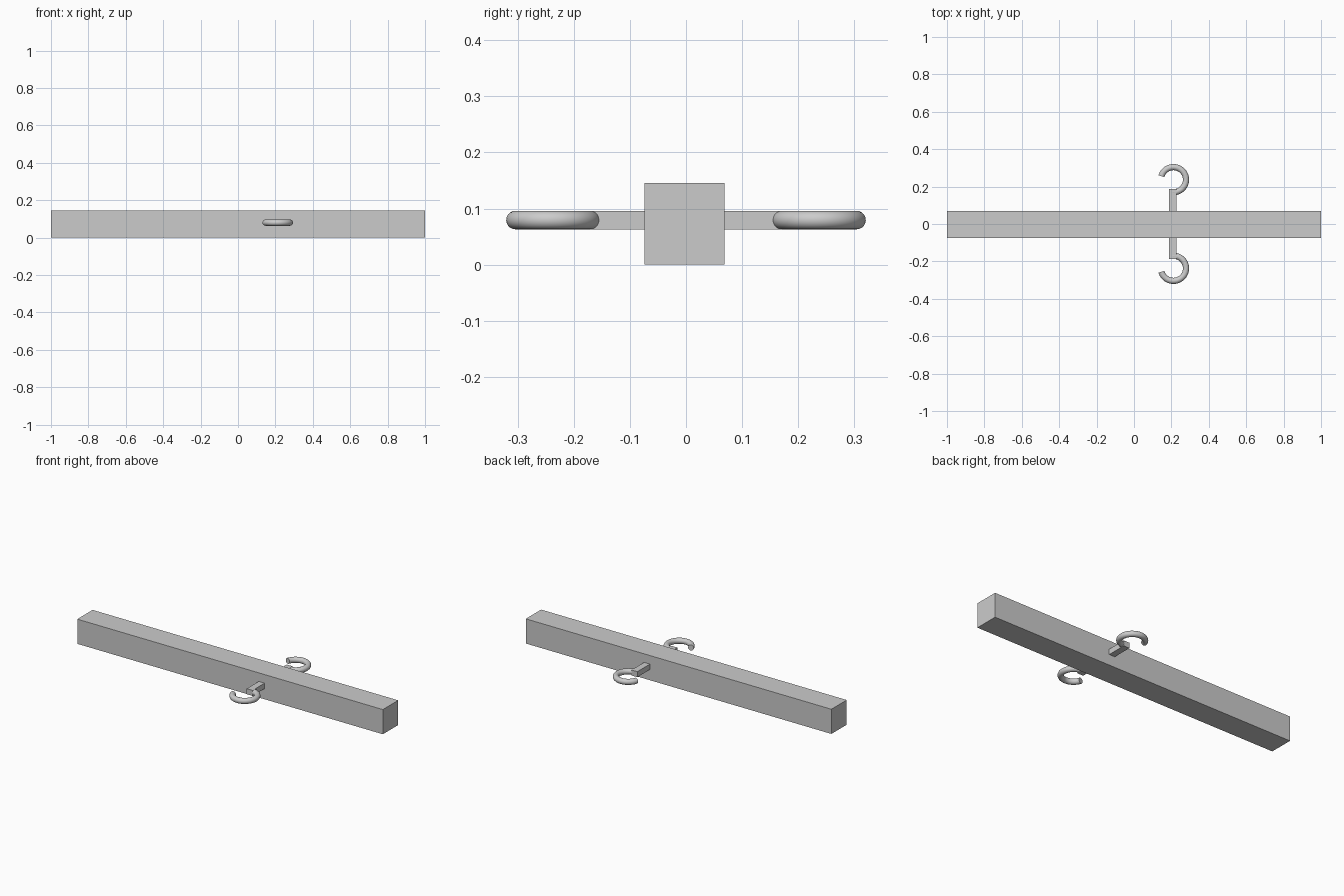
import bpy, bmesh, math
from mathutils import Vector

if "Cube" in bpy.data.objects:
    bpy.data.objects.remove(bpy.data.objects["Cube"])

grey = bpy.data.materials.new("plain grey")
grey.diffuse_color = (0.6, 0.6, 0.6, 1)
grey.use_nodes = True
grey.node_tree.nodes["Principled BSDF"].inputs["Base Color"].default_value = grey.diffuse_color


def add_object(name, bm):
    bmesh.ops.recalc_face_normals(bm, faces=bm.faces)
    mesh = bpy.data.meshes.new(name)
    bm.to_mesh(mesh)
    bm.free()
    mesh.materials.append(grey)
    obj = bpy.data.objects.new(name, mesh)
    bpy.context.collection.objects.link(obj)
    return obj


def box(name, low, high):
    low, high = Vector(low), Vector(high)
    bm = bmesh.new()
    bmesh.ops.create_cube(bm, size=1)
    for v in bm.verts:
        v.co = (low + high) / 2 + v.co * (high - low)
    return add_object(name, bm)


def open_ring(name, side, centre, major, minor, start, end, steps=40, sides=20):
    """Round bar bent along an arc, capped at both ends; side mirrors it in y."""
    bm = bmesh.new()
    rings = []
    for i in range(steps + 1):
        a = math.radians(start + (end - start) * i / steps)
        ring = []
        for j in range(sides):
            t = math.tau * j / sides
            r = major + minor * math.cos(t)
            ring.append(bm.verts.new((centre[0] + r * math.cos(a),
                                      side * (centre[1] + r * math.sin(a)),
                                      centre[2] + minor * math.sin(t))))
        rings.append(ring)
    for a, b in zip(rings, rings[1:]):
        for j in range(sides):
            k = (j + 1) % sides
            bm.faces.new((a[j], a[k], b[k], b[j]))
    bm.faces.new(rings[0])
    bm.faces.new(rings[-1])
    obj = add_object(name, bm)
    bpy.ops.object.select_all(action='DESELECT')
    obj.select_set(True)
    bpy.context.view_layer.objects.active = obj
    bpy.ops.object.shade_smooth_by_angle(angle=math.radians(40))


# Long square beam
box("beam", (-1, -0.074, 0), (1, 0.069, 0.146))

# A stem and an open hook on each long side
for label, side in (("front", -1), ("back", 1)):
    y0, y1 = sorted((side * 0.06, side * 0.187))
    box(label + "_stem", (0.188, y0, 0.063), (0.226, y1, 0.0955))
    open_ring(label + "_hook", side, (0.211, 0.237, 0.0795),
              0.067, 0.0165, -95, 164)
